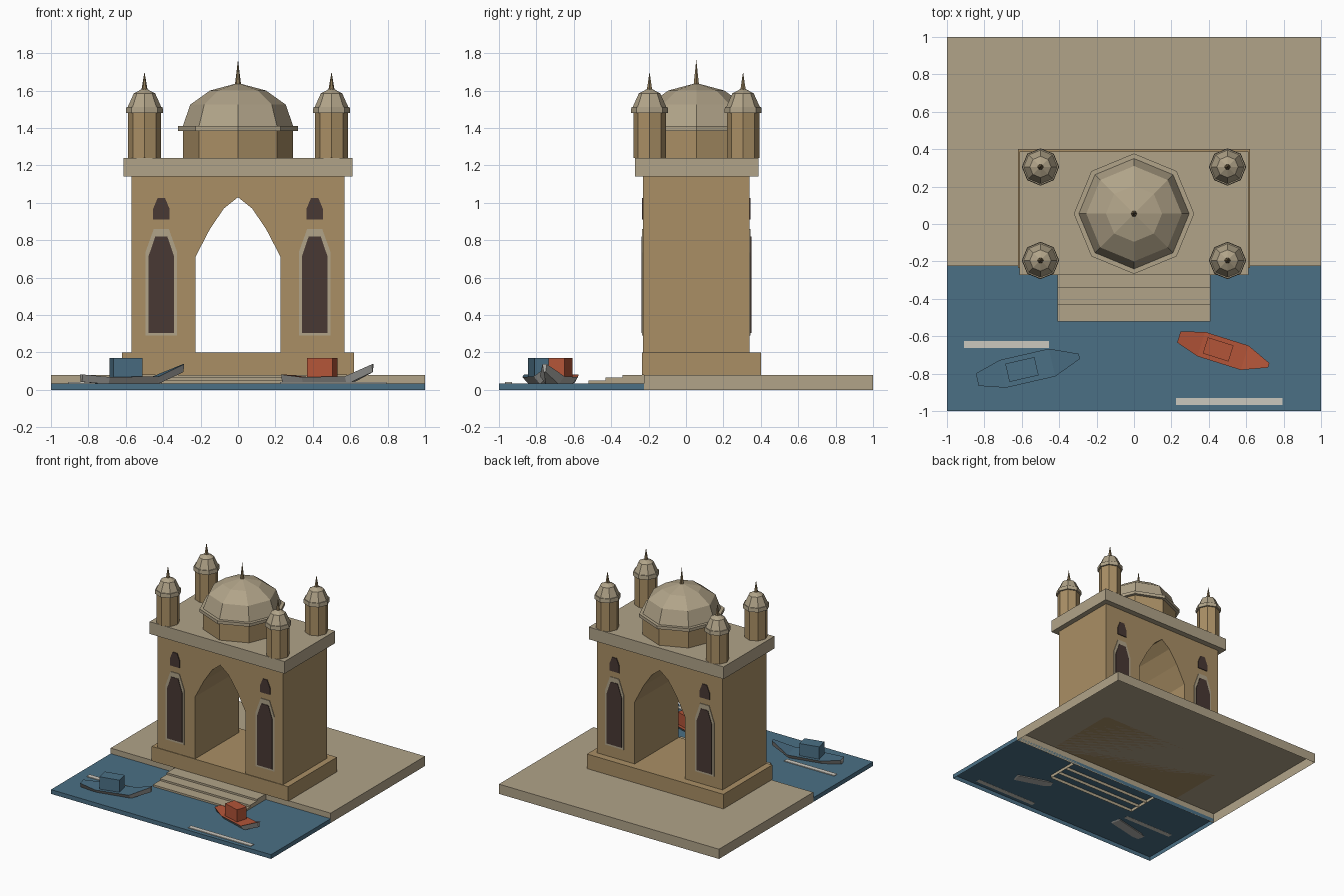
import bpy, bmesh, math
from mathutils import Matrix

if "Cube" in bpy.data.objects:
    bpy.data.objects.remove(bpy.data.objects["Cube"], do_unlink=True)


def material(name, r, g, b):
    m = bpy.data.materials.new(name)
    m.use_nodes = True
    m.diffuse_color = (r, g, b, 1)
    m.node_tree.nodes["Principled BSDF"].inputs["Base Color"].default_value = (r, g, b, 1)
    return m


STONE = material("pale stone", .44, .37, .25)
WALL = material("sandstone", .40, .275, .13)
BLUE = material("water blue", .07, .16, .235)
RED = material("boat red", .45, .09, .04)
HULL = material("hull grey", .45, .45, .43)
FOAM = material("foam white", .60, .58, .52)
DARK = material("dark opening", .065, .04, .034)
BRASS = material("finial brass", .25, .18, .09)
MID_Y = .055


def finish(name, bm, *mats):
    bmesh.ops.recalc_face_normals(bm, faces=bm.faces)
    mesh = bpy.data.meshes.new(name)
    bm.to_mesh(mesh)
    bm.free()
    for m in mats:
        mesh.materials.append(m)
    ob = bpy.data.objects.new(name, mesh)
    bpy.context.collection.objects.link(ob)
    return ob


def box(name, x, y, z, mat, open_bottom=False):
    """Box from (low, high) ranges, optionally without its underside."""
    bm = bmesh.new()
    bmesh.ops.create_cube(bm, size=1)
    for v in bm.verts:
        v.co = [r[0] if c < 0 else r[1] for c, r in zip(v.co, (x, y, z))]
    bmesh.ops.recalc_face_normals(bm, faces=bm.faces)
    if open_bottom:
        low = [f for f in bm.faces if f.normal.z < -.5]
        bmesh.ops.delete(bm, geom=low, context='FACES_ONLY')
    return finish(name, bm, mat)


def prism(name, outline, y0, y1, mat):
    """Extrude an x-z outline along y."""
    bm = bmesh.new()
    face = bm.faces.new([bm.verts.new((x, y0, z)) for x, z in outline])
    ext = bmesh.ops.extrude_face_region(bm, geom=[face])["geom"]
    for v in ext:
        if isinstance(v, bmesh.types.BMVert):
            v.co.y = y1
    return finish(name, bm, mat)


def lathe(name, profile, x, y, mat, sides=8):
    """Faceted turned shape from (radius, height) points, closed at both ends."""
    bm = bmesh.new()
    rings = []
    for r, z in profile:
        if r == 0:
            rings.append([bm.verts.new((x, y, z))] * sides)
        else:
            angles = [math.tau * i / sides for i in range(sides)]
            rings.append([bm.verts.new((x + r * math.cos(a), y + r * math.sin(a), z)) for a in angles])
    for a, b in zip(rings, rings[1:]):
        for i in range(sides):
            j = (i + 1) % sides
            bm.faces.new(dict.fromkeys((a[i], a[j], b[j], b[i])))
    for ring in (rings[0], rings[-1]):
        if len(set(ring)) > 2:
            bm.faces.new(ring)
    return finish(name, bm, mat)


def mirrored(half):
    """Full outline from its right half, listed bottom to top."""
    return half + [(-x, z) for x, z in reversed(half) if x]


# Ground, water and landing steps
box("land", (-1, 1), (-.225, 1), (0, .08), STONE, True)
box("water", (-1, 1), (-1, -.225), (0, .035), BLUE, True)
for i in range(3):
    front = -.52 + .09 * i
    back = front + .09 if i < 2 else -.225
    box(f"step_{i + 1}", (-.41, .41), (front, back), (.01, .05 + .015 * i), STONE, True)
box("ripple_left", (.225, .795), (-.968, -.93), (.034, .041), FOAM)
box("ripple_right", (-.91, -.455), (-.663, -.625), (.034, .041), FOAM)

# Gatehouse body with a pointed passage
box("plinth", (-.62, .62), (-.235, .4), (.08, .2), WALL)
arch = [(.228, .2), (.228, .71), (.15, .86), (.075, .97), (0, 1.03)]
left_side = [(-x, z) for x, z in reversed(arch[:-1])]
body = [(-.57, .2), (-.57, 1.14), (.57, 1.14), (.57, .2)] + arch + left_side
prism("gate_walls", body, -.23, .34, WALL)
box("cornice", (-.613, .613), (-.272, .387), (1.14, 1.24), STONE)

# Windows on both main faces
frame = mirrored([(.085, .29), (.085, .735), (.04, .86)])
pane = mirrored([(.068, .305), (.068, .715), (.032, .82)])
small = mirrored([(.045, .91), (.045, .965), (.02, 1.025)])
for face, wall_y, out in (("front", -.23, -1), ("back", .34, 1)):
    for side, cx in (("left", .41), ("right", -.41)):
        for part, shape, thick, mat in (("window_frame", frame, .005, STONE),
                                        ("window", pane, .009, DARK),
                                        ("upper_window", small, .006, DARK)):
            prism(f"{face}_{side}_{part}", [(x + cx, z) for x, z in shape],
                  wall_y - out * .002, wall_y + out * thick, mat)

# Central dome
lathe("dome_drum", [(.295, 1.24), (.295, 1.385)], 0, MID_Y, WALL)
lathe("dome_ring", [(.322, 1.385), (.322, 1.41)], 0, MID_Y, STONE)
lathe("dome", [(.295, 1.41), (.255, 1.525), (.15, 1.6), (0, 1.64)], 0, MID_Y, STONE)
lathe("dome_finial", [(.018, 1.62), (0, 1.765)], 0, MID_Y, BRASS, 6)

# Corner turrets
for side, x in (("left", .5), ("right", -.5)):
    for end, y in (("front", MID_Y - .25), ("back", MID_Y + .25)):
        tag = f"{end}_{side}_turret"
        lathe(tag + "_shaft", [(.087, 1.24), (.087, 1.48)], x, y, WALL)
        lathe(tag + "_ring", [(.1, 1.48), (.097, 1.512)], x, y, STONE)
        lathe(tag + "_dome", [(.09, 1.512), (.057, 1.585), (0, 1.615)], x, y, STONE)
        lathe(tag + "_finial", [(.018, 1.595), (0, 1.7)], x, y, BRASS, 6)


def boat(name, x, y, angle, size, colour):
    """Lofted hull with a raised bow, coloured deck and cabin."""
    # length position, deck half-width, deck height, keel half-width, keel height
    stations = [(-.28, .034, .082, .015, .042), (-.14, .076, .068, .04, .03),
                (.13, .076, .072, .04, .03), (.28, .014, .137, .006, .095)]
    place = Matrix.Translation((x, y, 0)) @ Matrix.Rotation(math.radians(angle), 4, 'Z')
    place = place @ Matrix.Diagonal((size, size, 1, 1))
    bm = bmesh.new()
    rows = []
    for px, dw, dz, kw, kz in stations:
        pts = ((dw, dz), (kw, kz), (-kw, kz), (-dw, dz))
        rows.append([bm.verts.new((px, w, z)) for w, z in pts])
    for a, b in zip(rows, rows[1:]):
        for i in range(4):
            j = (i + 1) % 4
            f = bm.faces.new((a[i], a[j], b[j], b[i]))
            f.material_index = int(i == 3)
    bm.faces.new(rows[0])
    bm.faces.new(rows[-1])
    bm.transform(place)
    finish(name + "_hull", bm, HULL, colour)
    cabin = box(name + "_cabin", (-.115, .045), (-.05, .05), (.06, .17), colour)
    cabin.data.transform(place)


boat("blue_boat", -.565, -.77, 12.9, 1, BLUE)
boat("red_boat", .48, -.68, -17.5, .9, RED)
